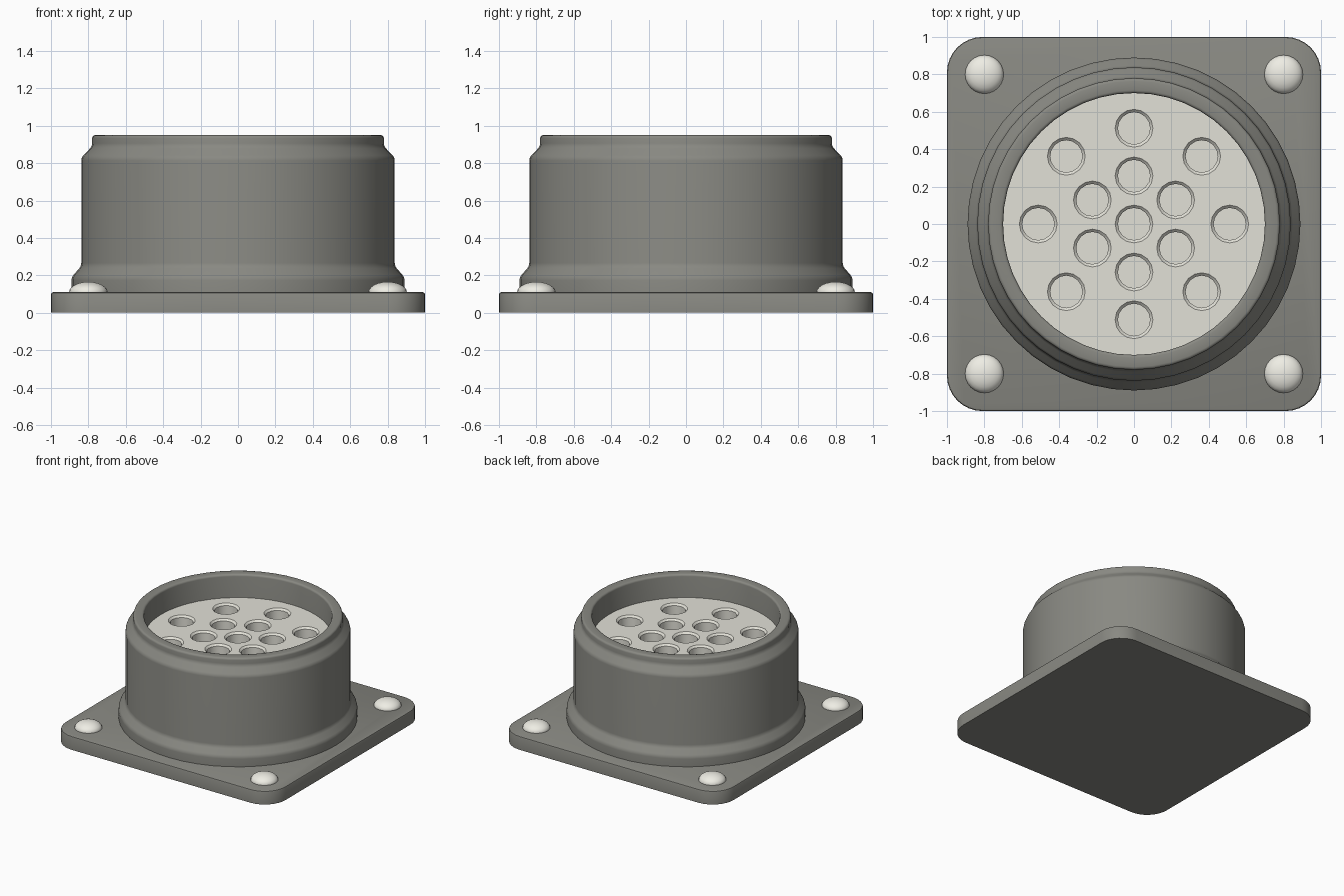
import bpy, bmesh
from math import pi, sin, cos, radians
from mathutils import Matrix, Vector

if "Cube" in bpy.data.objects:
    bpy.data.objects.remove(bpy.data.objects["Cube"])


def material(name, rgb):
    m = bpy.data.materials.new(name)
    m.diffuse_color = (*rgb, 1)
    m.use_nodes = True
    m.node_tree.nodes["Principled BSDF"].inputs["Base Color"].default_value = m.diffuse_color
    return m


METAL = material("grey_metal", (0.25, 0.25, 0.225))
CREAM = material("cream_insulator", (0.76, 0.75, 0.68))
WHITE = material("bright_rivet", (0.86, 0.85, 0.78))


def finish(name, bm, mat):
    bmesh.ops.recalc_face_normals(bm, faces=bm.faces)
    mesh = bpy.data.meshes.new(name)
    bm.to_mesh(mesh)
    bm.free()
    ob = bpy.data.objects.new(name, mesh)
    bpy.context.collection.objects.link(ob)
    mesh.materials.append(mat)
    return ob


def smooth(ob, angle=35):
    bpy.ops.object.select_all(action='DESELECT')
    bpy.context.view_layer.objects.active = ob
    ob.select_set(True)
    bpy.ops.object.shade_smooth_by_angle(angle=radians(angle))


def revolve(bm, profile, sides, at=(0, 0), ring=False):
    """Turn (radius, z) points about a vertical axis; ring joins last to first, else ends are capped."""
    loops = [[bm.verts.new((at[0] + r * cos(2 * pi * i / sides),
                            at[1] + r * sin(2 * pi * i / sides), z))
              for i in range(sides)] for r, z in profile]
    pairs = list(zip(loops, loops[1:])) + ([(loops[-1], loops[0])] if ring else [])
    for a, b in pairs:
        for i in range(sides):
            j = (i + 1) % sides
            bm.faces.new((a[i], a[j], b[j], b[i]))
    if not ring:
        bm.faces.new(loops[0])
        bm.faces.new(loops[-1])


# Square mounting flange with rounded corners and a softened top edge
bm = bmesh.new()
bmesh.ops.create_cube(bm, size=1, matrix=Matrix.Translation((0, 0, 0.055)) @ Matrix.Diagonal((2, 2, 0.11, 1)))
upright = [e for e in bm.edges if abs(e.verts[0].co.z - e.verts[1].co.z) > 0.05]
bmesh.ops.bevel(bm, geom=upright, offset=0.19, segments=8, profile=0.5, affect='EDGES')
rim = [e for e in bm.edges if all(v.co.z > 0.1 for v in e.verts)]
bmesh.ops.bevel(bm, geom=rim, offset=0.012, segments=2, profile=0.5, affect='EDGES')
smooth(finish("mounting_flange", bm, METAL))

# Stepped hollow shell with softened steps
bm = bmesh.new()
revolve(bm, [(0.89, 0.10), (0.89, 0.19), (0.838, 0.25), (0.838, 0.83),
             (0.78, 0.89), (0.78, 0.95), (0.70, 0.95), (0.70, 0.10)], 48, ring=True)
bmesh.ops.recalc_face_normals(bm, faces=bm.faces)
steps = [e for e in bm.edges if e.calc_face_angle() > radians(30) and e.verts[0].co.z > 0.15]
bmesh.ops.bevel(bm, geom=steps, offset=0.016, segments=3, profile=0.5, affect='EDGES')
smooth(finish("connector_shell", bm, METAL))

# Contact insert recessed inside the shell
bm = bmesh.new()
revolve(bm, [(0.705, 0.11), (0.705, 0.76)], 48)
insert = finish("contact_insert", bm, CREAM)

# Countersunk sockets: one in the centre, six around it, eight outside
spots = [(0, 0)]
for count, radius in ((6, 0.257), (8, 0.512)):
    for k in range(count):
        a = pi / 2 + 2 * pi * k / count
        spots.append((radius * cos(a), radius * sin(a)))
bm = bmesh.new()
for s in spots:
    revolve(bm, [(0.086, 0.55), (0.086, 0.745), (0.101, 0.76), (0.101, 0.80)], 16, at=s)
cutter = finish("socket_cutter", bm, CREAM)
cutter.hide_render = True
mod = insert.modifiers.new("sockets", 'BOOLEAN')
mod.operation, mod.solver, mod.object = 'DIFFERENCE', 'EXACT', cutter
bpy.context.view_layer.objects.active = insert
bpy.ops.object.modifier_apply(modifier=mod.name)
bpy.data.objects.remove(cutter)
smooth(insert)

# Domed rivets at the four flange corners
for sx, xn in ((-1, "left"), (1, "right")):
    for sy, yn in ((-1, "front"), (1, "back")):
        bm = bmesh.new()
        bmesh.ops.create_uvsphere(bm, u_segments=24, v_segments=12, radius=1,
                                  matrix=Matrix.Translation((0.8 * sx, 0.8 * sy, 0.11))
                                  @ Matrix.Diagonal((0.103, 0.103, 0.055, 1)))
        smooth(finish(f"rivet_{yn}_{xn}", bm, WHITE))
